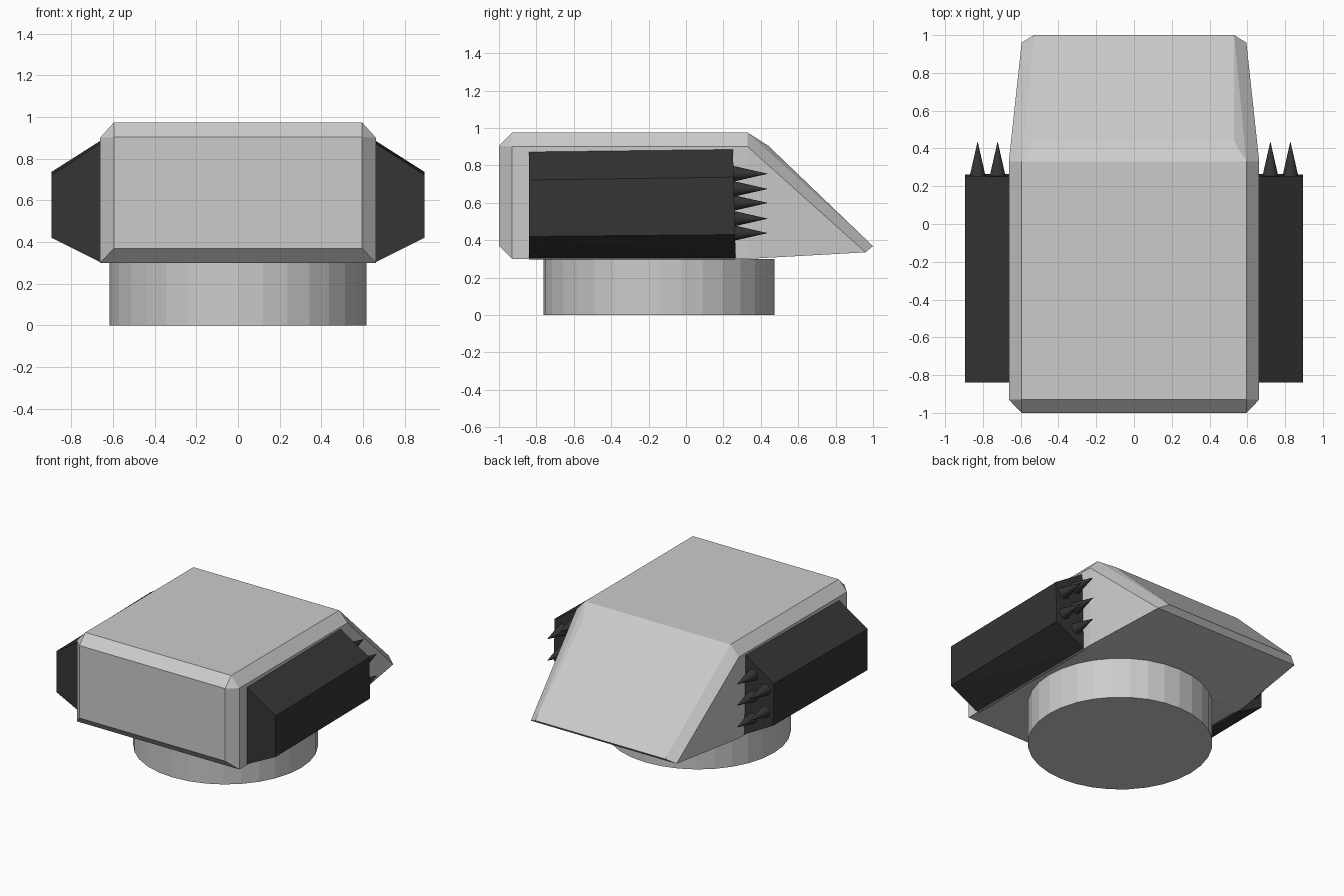
import bpy, bmesh, math
from mathutils import Matrix

if "Cube" in bpy.data.objects:
    bpy.data.objects.remove(bpy.data.objects["Cube"])

dark = bpy.data.materials.new("dark")
dark.diffuse_color = (0.035, 0.035, 0.035, 1)
dark.use_nodes = True
dark.node_tree.nodes["Principled BSDF"].inputs["Base Color"].default_value = dark.diffuse_color


def finish(name, bm, mat=None):
    bmesh.ops.recalc_face_normals(bm, faces=bm.faces)
    me = bpy.data.meshes.new(name)
    bm.to_mesh(me)
    bm.free()
    ob = bpy.data.objects.new(name, me)
    bpy.context.collection.objects.link(ob)
    if mat:
        me.materials.append(mat)
    return ob


def hull(name, pts, mat=None):
    bm = bmesh.new()
    vs = [bm.verts.new(p) for p in pts]
    bmesh.ops.convex_hull(bm, input=vs)
    bmesh.ops.dissolve_limit(bm, angle_limit=math.radians(1),
                             verts=bm.verts, edges=bm.edges)
    return finish(name, bm, mat)


# round turret ring
bm = bmesh.new()
bmesh.ops.create_cone(bm, cap_ends=True, segments=32, radius1=0.618, radius2=0.618,
                      depth=0.3, matrix=Matrix.Translation((0, -0.145, 0.15)))
finish("base_ring", bm)

# chamfered body with a sloped, tapering rear (half outline, mirrored)
half = [(0.595, -1, 0.37), (0.595, -1, 0.905),             # front plate
        (0.663, -0.93, 0.3), (0.663, -0.93, 0.9),          # front corners
        (0.595, -0.93, 0.975), (0.595, 0.33, 0.975),       # roof
        (0.663, 0.33, 0.9), (0.663, 0.33, 0.3),            # side
        (0.53, 0.44, 0.905), (0.53, 1, 0.368),             # slope
        (0.595, 0.96, 0.335)]                              # rear tip
hull("body", [(s * x, y, z) for x, y, z in half for s in (1, -1)])

# side pods and their rear spikes
front_section = [(0.65, 0.88), (0.895, 0.722), (0.895, 0.42), (0.65, 0.298)]
rear_section = [(0.65, 0.893), (0.895, 0.737), (0.895, 0.43), (0.65, 0.298)]
spikes = [(0.722, 0.755), (0.722, 0.599), (0.722, 0.438), (0.828, 0.674), (0.828, 0.515)]
for s, side in ((1, "right"), (-1, "left")):
    pts = [(s * x, -0.84, z) for x, z in front_section]
    pts += [(s * x, 0.273 - 0.025 * z, z) for x, z in rear_section]
    hull(side + "_pod", pts, dark)
    bm = bmesh.new()
    for x, z in spikes:
        m = Matrix.Translation((s * x, 0.345, z)) @ Matrix.Rotation(-math.pi / 2, 4, 'X')
        bmesh.ops.create_cone(bm, cap_ends=True, segments=24, radius1=0.042,
                              radius2=0, depth=0.185, matrix=m)
    finish(side + "_spikes", bm, dark)
